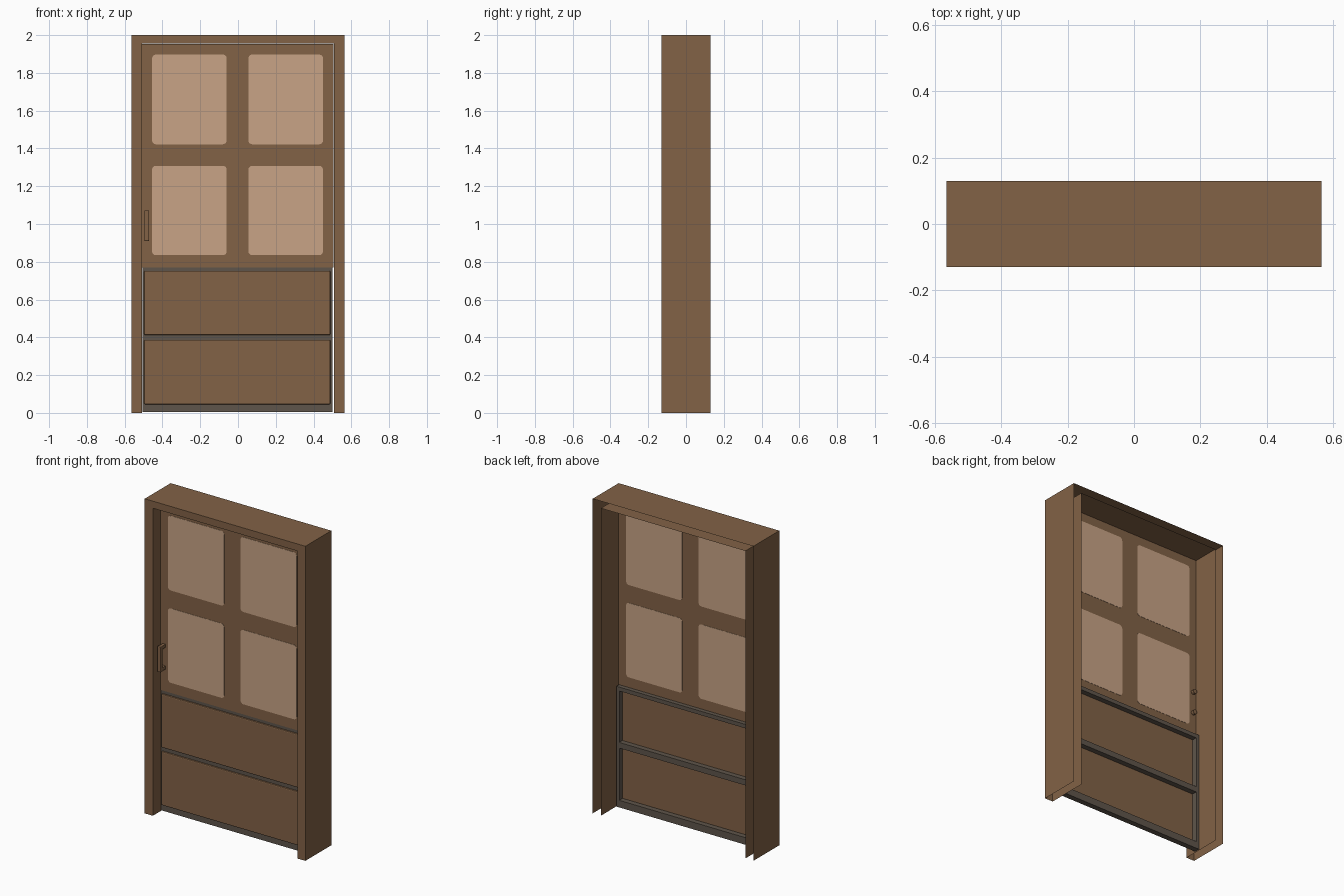
import bpy, bmesh, math

if "Cube" in bpy.data.objects:
    bpy.data.objects.remove(bpy.data.objects["Cube"])


def material(name, rgb):
    m = bpy.data.materials.new(name)
    m.diffuse_color = (*rgb, 1)
    m.use_nodes = True
    m.node_tree.nodes["Principled BSDF"].inputs["Base Color"].default_value = m.diffuse_color
    return m


BROWN = material("brown wood", (0.223, 0.122, 0.061))
PANE = material("pale pane", (0.578, 0.371, 0.238))
GREY = material("dark grey trim", (0.114, 0.091, 0.070))


def finish(name, bm, mat):
    bmesh.ops.recalc_face_normals(bm, faces=bm.faces)
    me = bpy.data.meshes.new(name)
    bm.to_mesh(me)
    bm.free()
    me.materials.append(mat)
    ob = bpy.data.objects.new(name, me)
    bpy.context.collection.objects.link(ob)
    return ob


def box(name, x, y, z, mat, bevel=0.0):
    bm = bmesh.new()
    bmesh.ops.create_cube(bm, size=1)
    for v in bm.verts:
        for i, (a, b) in enumerate((x, y, z)):
            v.co[i] = (a + b) / 2 + v.co[i] * (b - a)
    if bevel:
        bmesh.ops.bevel(bm, geom=bm.edges[:], offset=bevel, segments=2,
                        profile=0.5, affect='EDGES')
    return finish(name, bm, mat)


def rounded_plate(name, x, y, z, r, mat):
    bm = bmesh.new()
    corners = [(x[1] - r, z[1] - r), (x[0] + r, z[1] - r),
               (x[0] + r, z[0] + r), (x[1] - r, z[0] + r)]
    ring = []
    for q, (cx, cz) in enumerate(corners):
        for k in range(5):
            a = math.pi / 2 * (q + k / 4)
            ring.append(bm.verts.new((cx + r * math.cos(a), y[0], cz + r * math.sin(a))))
    face = bm.faces.new(ring)
    ext = bmesh.ops.extrude_face_region(bm, geom=[face], use_keep_orig=True)
    for v in ext["geom"]:
        if isinstance(v, bmesh.types.BMVert):
            v.co.y = y[1]
    return finish(name, bm, mat)


def rod(name, x, y, z, r, mat):
    bpy.ops.mesh.primitive_cylinder_add(vertices=12, radius=r, depth=y[1] - y[0],
                                        location=(x, sum(y) / 2, z),
                                        rotation=(math.pi / 2, 0, 0))
    ob = bpy.context.object
    ob.name = name
    ob.data.materials.append(mat)
    bpy.ops.object.shade_smooth_by_angle()


# Door frame: thin U-shaped sheet, open at the back, swept round the opening
bm = bmesh.new()
rows = []
for half, top, y in ((0.565, 2.0, 0.13), (0.565, 2.0, -0.13),
                     (0.508, 1.955, -0.13), (0.508, 1.955, 0.13)):
    rows.append([bm.verts.new((px, y, pz)) for px, pz in
                 ((-half, 0), (-half, top), (half, top), (half, 0))])
for a, b in zip(rows, rows[1:]):
    for i in range(3):
        bm.faces.new((a[i], a[i + 1], b[i + 1], b[i]))
finish("door_frame", bm, BROWN)

# Upper door leaf with four panes
box("door_leaf", (-0.507, 0.505), (-0.052, -0.042), (0.77, 1.953), BROWN)
for x in ((-0.455, -0.06), (0.055, 0.45)):
    for z in ((0.835, 1.308), (1.422, 1.897)):
        rounded_plate("window_pane", x, (-0.0535, -0.0405), z, 0.02, PANE)

# Grey lower framework
FY = (-0.05, -0.015)
for z in ((0.005, 0.05), (0.382, 0.418), (0.745, 0.77)):
    box("lower_rail", (-0.505, 0.5), FY, z, GREY)
for x in ((-0.505, -0.485), (0.48, 0.5)):
    box("lower_stile", x, FY, (0.005, 0.77), GREY)

# Raised lower panels
for z in ((0.045, 0.387), (0.412, 0.752)):
    box("lower_panel", (-0.497, 0.489), (-0.064, -0.048), z, BROWN, 0.006)

# Handle: upright bar on two posts that pass through the leaf
box("handle_bar", (-0.496, -0.47), (-0.105, -0.085), (0.91, 1.072), BROWN, 0.004)
for z in (0.922, 1.06):
    box("handle_post", (-0.493, -0.473), (-0.09, -0.05), (z - 0.01, z + 0.01), BROWN)
    rod("handle_bolt", -0.483, (-0.05, -0.022), z, 0.014, BROWN)
